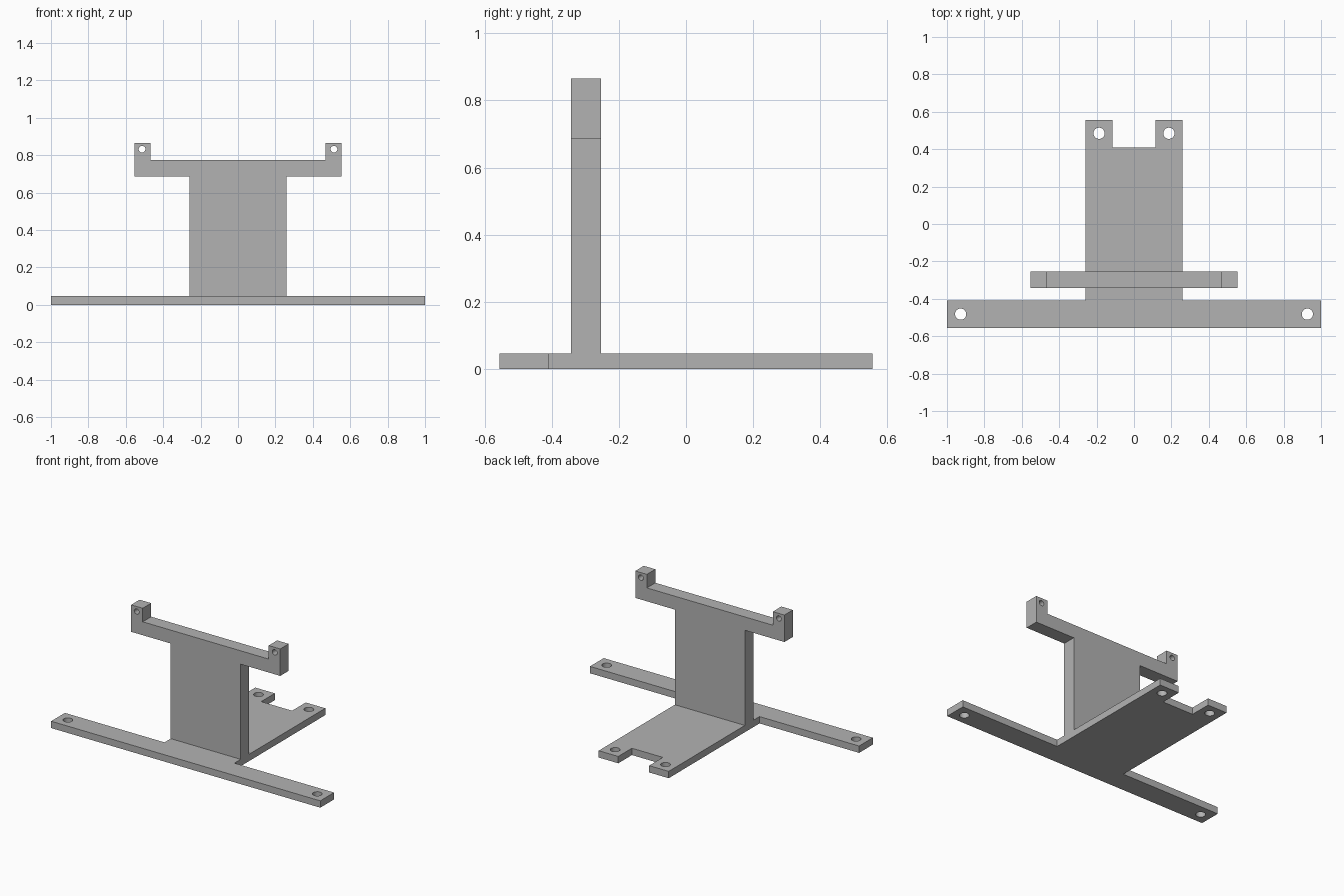
import bpy
import bmesh
from math import cos, sin, pi, radians
from mathutils import Matrix

if "Cube" in bpy.data.objects:
    bpy.data.objects.remove(bpy.data.objects["Cube"], do_unlink=True)

grey = bpy.data.materials.new("plain grey")
grey.use_nodes = True
colour = (0.45, 0.45, 0.45, 1)
grey.diffuse_color = colour
grey.node_tree.nodes["Principled BSDF"].inputs["Base Color"].default_value = colour


def mirrored(half):
    """Complete a right-hand outline with its reflection in x."""
    return half + [(-x, y) for x, y in reversed(half)]


def circle(x, y, radius, sides=32):
    return [(x + radius * cos(2 * pi * i / sides), y + radius * sin(2 * pi * i / sides))
            for i in range(sides)]


def plate(name, outline, holes, thickness, matrix):
    """Extrude a flat outline with round holes, centred on its own plane."""
    curve = bpy.data.curves.new(name, 'CURVE')
    curve.dimensions = '2D'
    curve.fill_mode = 'BOTH'
    curve.extrude = thickness / 2
    for loop in [outline] + holes:
        spline = curve.splines.new('POLY')
        spline.points.add(len(loop) - 1)
        for point, (x, y) in zip(spline.points, loop):
            point.co = (x, y, 0, 1)
        spline.use_cyclic_u = True
    obj = bpy.data.objects.new(name, curve)
    bpy.context.collection.objects.link(obj)
    bpy.ops.object.select_all(action='DESELECT')
    obj.select_set(True)
    bpy.context.view_layer.objects.active = obj
    bpy.ops.object.convert(target='MESH')
    obj = bpy.context.object

    # Weld the caps to the walls and put the plate in place
    bm = bmesh.new()
    bm.from_mesh(obj.data)
    bmesh.ops.remove_doubles(bm, verts=bm.verts, dist=0.0001)
    bmesh.ops.recalc_face_normals(bm, faces=bm.faces)
    bm.transform(matrix)
    bm.to_mesh(obj.data)
    bm.free()
    obj.data.materials.clear()
    obj.data.materials.append(grey)
    bpy.ops.object.shade_smooth_by_angle(angle=radians(30))
    return obj


BASE_TOP = 0.046
BODY = 0.26      # half width of the tongue and the upright

# Base: crossbar at the front, notched tongue running to the back
base_outline = mirrored([(1, -0.555), (1, -0.409), (BODY, -0.409), (BODY, 0.555),
                         (0.115, 0.555), (0.115, 0.41)])
base_holes = [circle(side * x, y, 0.03)
              for side in (-1, 1) for x, y in ((0.927, -0.482), (0.187, 0.485))]
plate("base_plate", base_outline, base_holes, BASE_TOP,
      Matrix.Translation((0, 0, BASE_TOP / 2)))

# Upright: panel with side arms ending in drilled lugs
upright_outline = mirrored([(BODY, BASE_TOP), (BODY, 0.685), (0.554, 0.685),
                            (0.554, 0.866), (0.468, 0.866), (0.468, 0.775)])
upright_holes = [circle(side * 0.513, 0.832, 0.018) for side in (-1, 1)]
plate("upright_bracket", upright_outline, upright_holes, 0.09,
      Matrix.Translation((0, -0.298, 0)) @ Matrix.Rotation(pi / 2, 4, 'X'))
